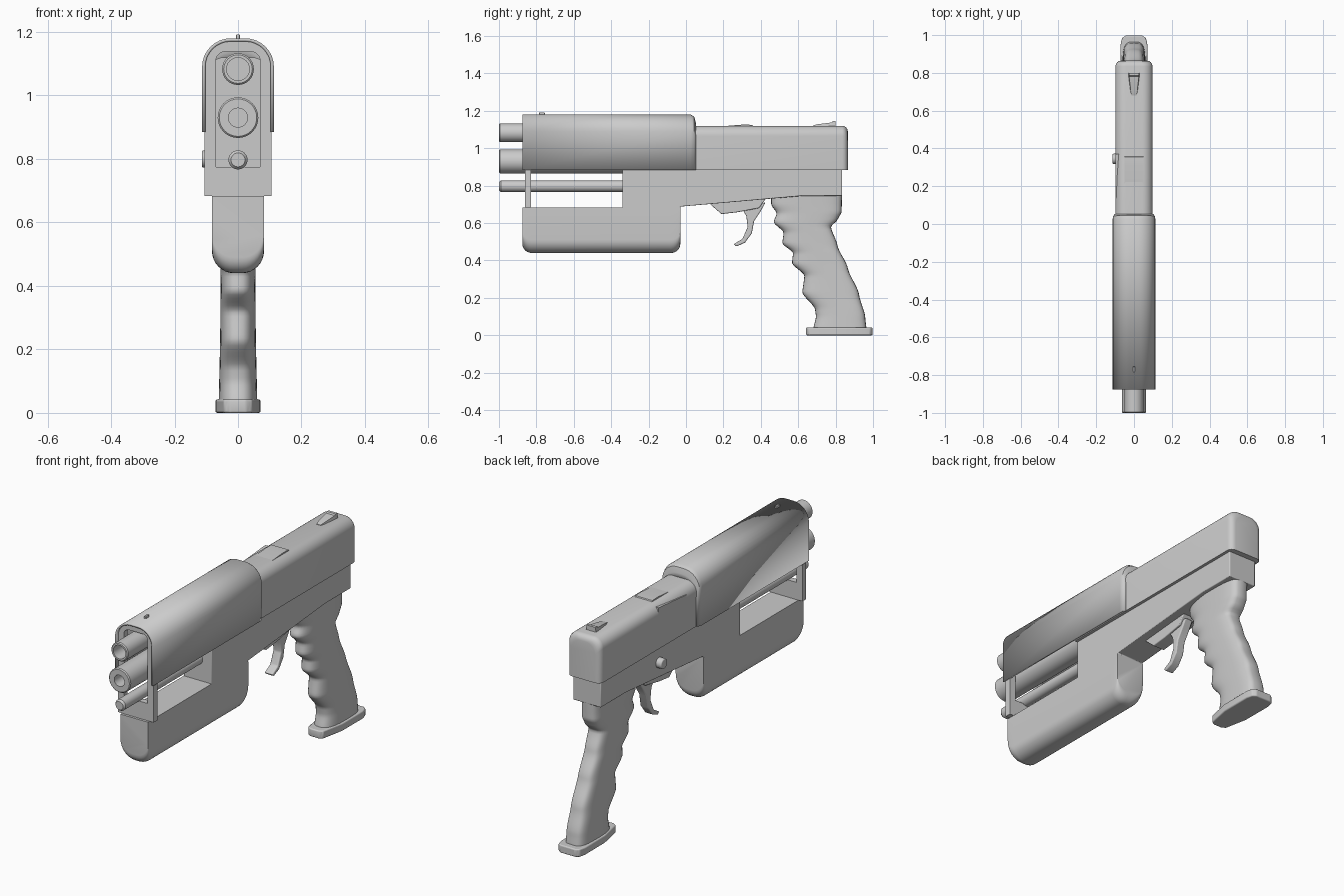
import bpy, bmesh
from math import sin, cos, pi, radians
from mathutils import Vector

if "Cube" in bpy.data.objects:
    bpy.data.objects.remove(bpy.data.objects["Cube"])


def finish(bm, name, bevel=0, solid=0, angle=35):
    bmesh.ops.remove_doubles(bm, verts=bm.verts, dist=1e-5)
    bmesh.ops.recalc_face_normals(bm, faces=bm.faces)
    me = bpy.data.meshes.new(name)
    bm.to_mesh(me)
    bm.free()
    ob = bpy.data.objects.new(name, me)
    bpy.context.collection.objects.link(ob)
    if solid:
        m = ob.modifiers.new("shell", 'SOLIDIFY')
        m.thickness, m.offset = solid, 0
    if bevel:
        m = ob.modifiers.new("bevel", 'BEVEL')
        m.width, m.segments, m.limit_method = bevel, 3, 'ANGLE'
    bpy.ops.object.select_all(action='DESELECT')
    bpy.context.view_layer.objects.active = ob
    ob.select_set(True)
    bpy.ops.object.shade_smooth_by_angle(angle=radians(angle))
    return ob


def loft(name, rows, closed=True, caps=True, **kw):
    """Skin a list of equal-length point rows."""
    bm = bmesh.new()
    vs = [[bm.verts.new(p) for p in r] for r in rows]
    n = len(rows[0])
    for a, b in zip(vs, vs[1:]):
        for i in range(n if closed else n - 1):
            j = (i + 1) % n
            bm.faces.new((a[i], a[j], b[j], b[i]))
    if caps:
        bm.faces.new(vs[0])
        bm.faces.new(vs[-1])
    return finish(bm, name, **kw)


def prism(name, pts, a, b, axis='x', **kw):
    """Extrude a 2D profile: (y, z) along x, (x, z) along y, (x, y) along z."""
    put = {'x': lambda p, t: (t, p[0], p[1]),
           'y': lambda p, t: (p[0], t, p[1]),
           'z': lambda p, t: (p[0], p[1], t)}[axis]
    return loft(name, [[put(p, t) for p in pts] for t in (a, b)], **kw)


def box(name, x, y, z, **kw):
    return prism(name, [(x[0], y[0]), (x[1], y[0]), (x[1], y[1]), (x[0], y[1])], *z, axis='z', **kw)


def arch(w, z0, z1, r, n=8):
    """Rounded arch from z0 to z1 (upside down when z1 < z0)."""
    s = 1 if z1 > z0 else -1
    half = [(w, z0)] + [(w - r + r * cos(i * pi / 2 / n), z1 - s * (r - r * sin(i * pi / 2 / n)))
                        for i in range(n + 1)]
    return half + [(-x, z) for x, z in reversed(half)]


def arch_row(y, *a):
    return [(x, y, z) for x, z in arch(*a)]


def ring(y, z, r, n=32):
    return [(r * cos(2 * pi * i / n), y, z + r * sin(2 * pi * i / n)) for i in range(n)]


def interp(pts, z):
    for (y0, z0), (y1, z1) in zip(pts, pts[1:]):
        if z0 >= z >= z1:
            t = (z0 - z) / (z0 - z1)
            return y0 + (y1 - y0) * (t * t * (3 - 2 * t) * .5 + t * .5)
    return pts[-1][0]


# hollow front shroud, stepping down to the slide
loft("front_shroud", [arch_row(y, w, .885, z, .085) for y, w, z in
     ((-.875, .108, 1.175), (.025, .108, 1.175), (.04, .106, 1.165), (.047, .1, 1.14), (.05, .095, 1.11))],
     closed=False, caps=False, solid=.01)

# rear slide with softened back end
loft("slide", [arch_row(-.34, .098, .885, 1.12, .055)] +
     [arch_row(.835 + .03 * sin(a), .098 - .03 * (1 - cos(a)), .885, 1.12 - .03 * (1 - cos(a)), .055)
      for a in [i * pi / 8 for i in range(5)]])

# frame and lower front housing
prism("frame", [(-.34, .89), (-.34, .67), (-.03, .67), (-.03, .688), (.62, .745), (.835, .745), (.835, .89)],
      -.082, .082, bevel=.004)
R = .05
curve = [i * pi / 12 for i in range(7)]
ends = [(-.875 + R * (1 - sin(a)), .44 + R * (1 - cos(a))) for a in reversed(curve)]
ends += [(-.03 - R * (1 - sin(a)), .44 + R * (1 - cos(a))) for a in curve]
loft("lower_housing", [arch_row(y, .082, .683, z, .07) for y, z in ends])

# front support plate
prism("support_arch", arch(.106, .683, 1.172, .085) + arch(.07, .683, 1.138, .03)[::-1], -.862, -.83, axis='y')
box("support_sill", (-.07, .07), (-.862, -.83), (.683, .775))

# barrels and rod
for name, z, r, hole in (("upper_barrel", 1.083, .05, .036), ("main_barrel", .93, .064, .03)):
    loft(name, [ring(-.33, z, r), ring(-.995, z, r), ring(-1, z, r - .005),
                ring(-1, z, hole), ring(-.9, z, hole)])
loft("guide_rod", [ring(-.33, .797, .03), ring(-.99, .797, .03), ring(-1, .797, .022)])

# grip with finger grooves
front = [(.455, .76), (.455, .70), (.485, .652), (.468, .605), (.522, .55), (.515, .492), (.572, .44),
         (.567, .385), (.633, .32), (.622, .228), (.69, .14), (.695, .1), (.68, .03)]
back = [(.835, .76), (.832, .66), (.812, .62), (.775, .58), (.81, .48), (.865, .36), (.925, .22), (.958, .1), (.965, .03)]
rows = []
for k in range(65):
    z = .76 - .73 * k / 64
    f, b = interp(front, z), interp(back, z)
    w = .061 - .006 * sin(pi * k / 64)
    row = []
    for i in range(32):
        c, s = cos(2 * pi * i / 32), sin(2 * pi * i / 32)
        e = .55 if c > 0 else .75
        row.append((w * abs(s) ** e * (1 if s > 0 else -1), (f + b) / 2 + (b - f) / 2 * abs(c) ** e * (1 if c > 0 else -1), z))
    rows.append(row)
loft("grip", rows, angle=50)

# grip base plate, narrower at the front
half = [(.025, .642), (.045, .655), (.07, .78), (.071, .95), (.063, .985), (.045, .998)]
prism("grip_base", half + [(-x, y) for x, y in reversed(half)], 0, .042, axis='z', bevel=.006)

# trigger with its mount
prism("trigger_mount", [(.13, .72), (.13, .70), (.19, .648), (.275, .658), (.39, .68), (.43, .735)], -.035, .035, bevel=.004)
prism("trigger", [(.29, .69), (.322, .64), (.33, .58), (.302, .515), (.255, .488), (.27, .475), (.315, .495),
                  (.352, .545), (.364, .61), (.4, .665), (.425, .71)], -.024, .024, bevel=.006)

# sights, ejection cover and side button
box("front_sight", (-.006, .006), (-.785, -.755), (1.17, 1.192), bevel=.003)
loft("rear_sight", [[(-w, y, 1.11), (w, y, 1.11), (w * .85, y, z), (-w * .85, y, z)] for y, w, z in
     ((.68, .014, 1.122), (.70, .02, 1.128), (.78, .03, 1.138), (.785, .03, 1.145), (.8, .03, 1.145))])
prism("ejection_cover", [(.135, 1.10), (.135, 1.113), (.31, 1.127), (.355, 1.125), (.37, 1.10)], -.05, .05)
prism("ejection_edge", [(.135, 1.05), (.135, 1.085), (.37, 1.105), (.37, 1.05)], -.098, -.05)
prism("side_button", [(.345 + .027 * cos(i * pi / 12), .8 + .027 * sin(i * pi / 12)) for i in range(24)],
      -.114, -.07, bevel=.005)
